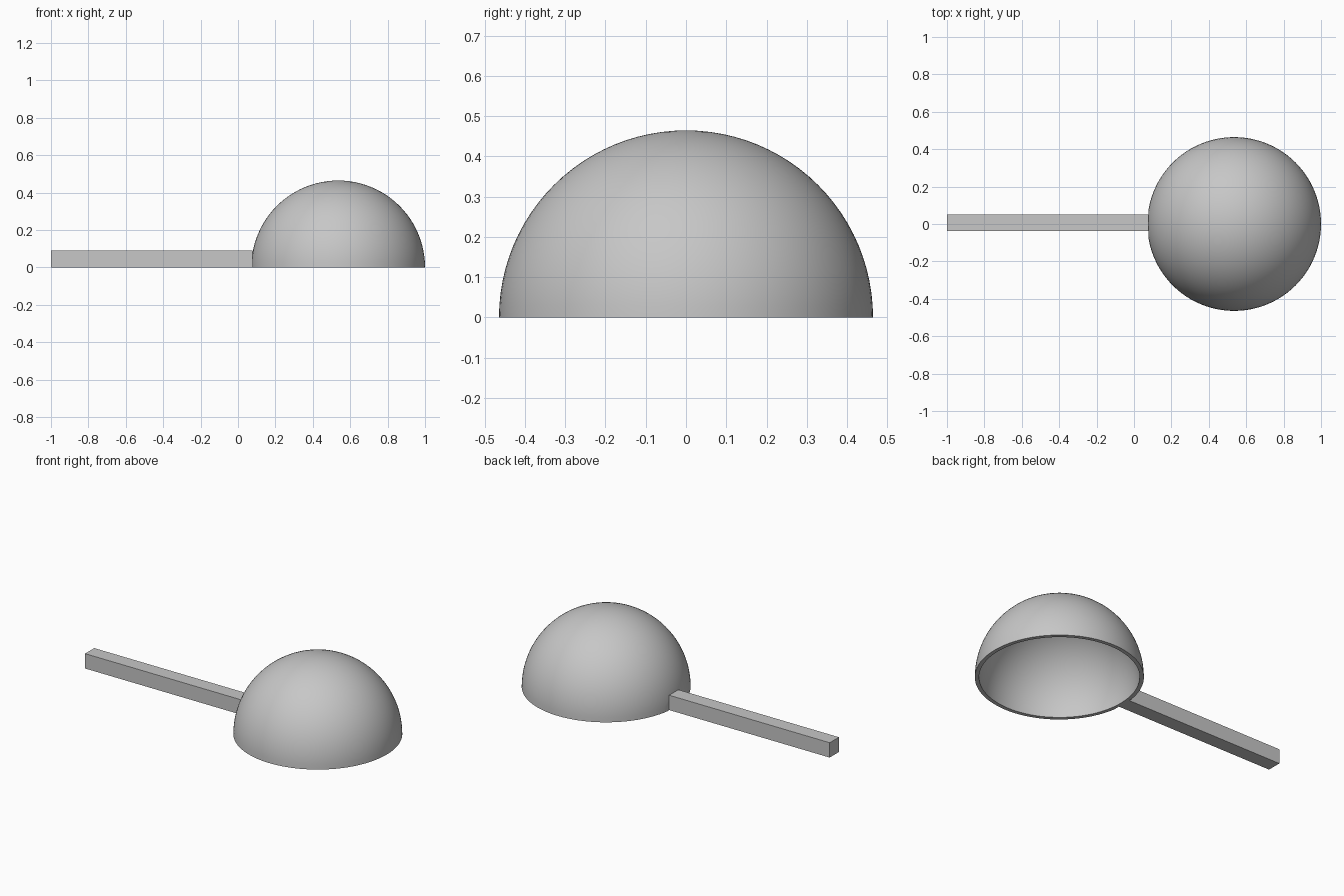
import bpy
import bmesh
from math import sin, cos, pi, radians
from mathutils import Vector

default = bpy.data.objects.get("Cube")
if default:
    bpy.data.objects.remove(default, do_unlink=True)

OUTER, WALL = 0.4645, 0.023
CENTER = Vector((1 - OUTER, 0, 0))
JOINT_X = 0.077
ARC_STEPS, TURN_STEPS = 24, 96

grey = bpy.data.materials.new("plain grey")
grey.use_nodes = True
colour = (0.57, 0.57, 0.57, 1)
grey.diffuse_color = colour
grey.node_tree.nodes["Principled BSDF"].inputs["Base Color"].default_value = colour


def make_object(name, bm):
    bmesh.ops.recalc_face_normals(bm, faces=bm.faces)
    mesh = bpy.data.meshes.new(name)
    bm.to_mesh(mesh)
    bm.free()
    mesh.materials.append(grey)
    obj = bpy.data.objects.new(name, mesh)
    bpy.context.collection.objects.link(obj)
    return obj


def arc(radius):
    angles = [pi / 2 * i / ARC_STEPS for i in range(ARC_STEPS + 1)]
    return [CENTER + Vector((radius * cos(a), 0, radius * sin(a))) for a in angles]


# Hollow dome: revolve the wall section, joining the two arcs at the rim
bm = bmesh.new()
section = arc(OUTER)[::-1] + arc(OUTER - WALL)
verts = [bm.verts.new(p) for p in section]
edges = [bm.edges.new(pair) for pair in zip(verts, verts[1:])]
bmesh.ops.spin(bm, geom=verts + edges, cent=CENTER, axis=(0, 0, 1),
               angle=2 * pi, steps=TURN_STEPS)
bmesh.ops.remove_doubles(bm, verts=bm.verts, dist=0.0001)

# Flat pad on the dome where the handle joins
cut = bmesh.ops.bisect_plane(bm, geom=bm.verts[:] + bm.edges[:] + bm.faces[:],
                             plane_co=(JOINT_X, 0, 0), plane_no=(1, 0, 0),
                             clear_inner=True)
rim = [e for e in cut["geom_cut"] if isinstance(e, bmesh.types.BMEdge)]
bmesh.ops.edgeloop_fill(bm, edges=rim)
dome = make_object("dome", bm)

bpy.ops.object.select_all(action="DESELECT")
dome.select_set(True)
bpy.context.view_layer.objects.active = dome
bpy.ops.object.shade_smooth_by_angle(angle=radians(20))

# Square bar handle, resting on the ground
low = Vector((-1, -0.037, 0))
high = Vector((JOINT_X, 0.051, 0.09))
bm = bmesh.new()
bmesh.ops.create_cube(bm, size=1)
bmesh.ops.scale(bm, vec=high - low, verts=bm.verts)
bmesh.ops.translate(bm, vec=(low + high) / 2, verts=bm.verts)
make_object("handle", bm)
